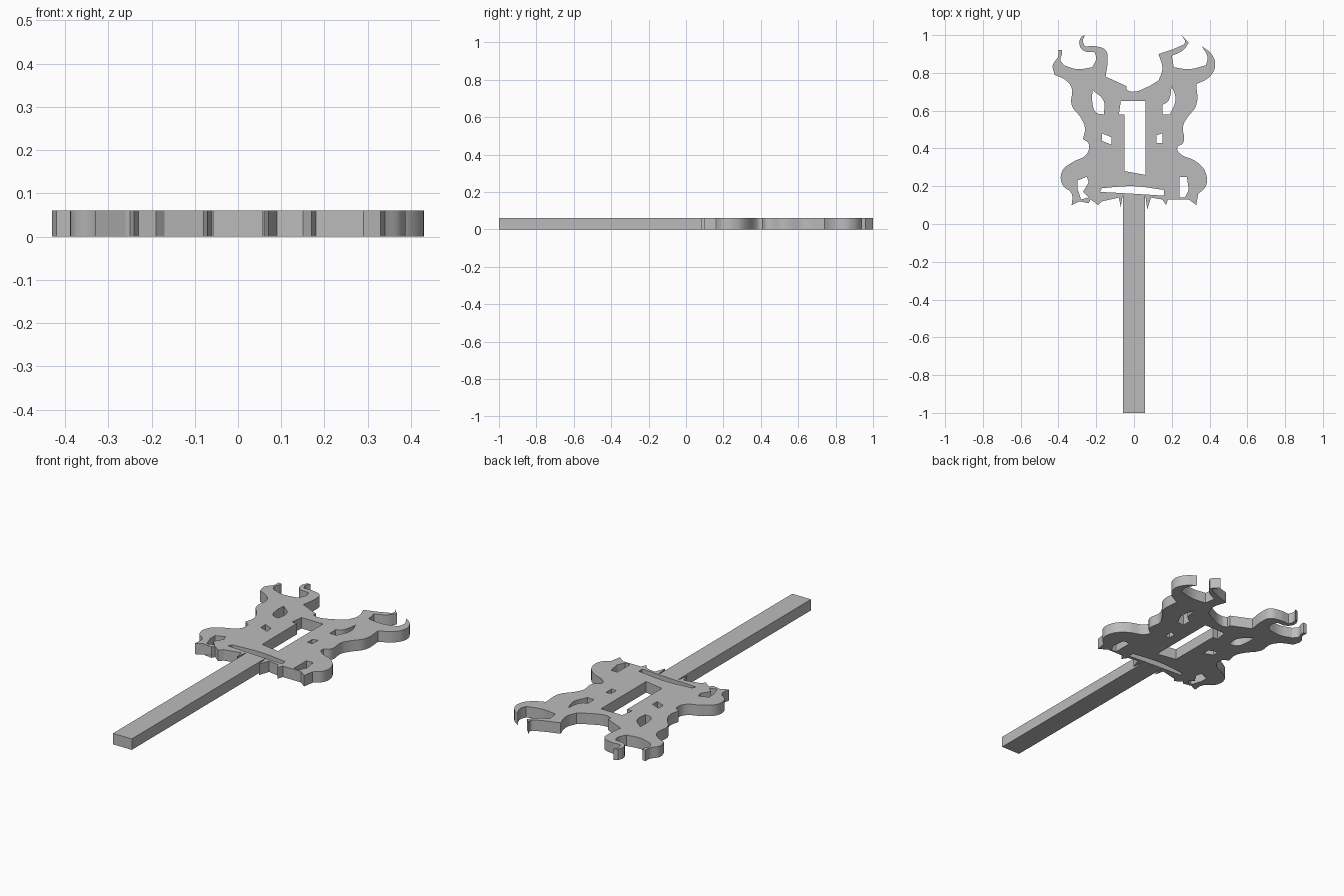
import bpy

THICKNESS = 0.06
C, S = "VECTOR", "AUTO"      # corner point, smooth point

default = bpy.data.objects.get("Cube")
if default:
    bpy.data.objects.remove(default, do_unlink=True)

grey = bpy.data.materials.new("plain grey")
grey.use_nodes = True
grey.diffuse_color = (0.5, 0.5, 0.5, 1)
shader = next(n for n in grey.node_tree.nodes if n.type == "BSDF_PRINCIPLED")
shader.inputs["Base Color"].default_value = grey.diffuse_color


def corners(*points):
    """Make every point of a simple profile a sharp corner."""
    return [(x, y, C) for x, y in points]


def add_loop(curve, points):
    """Add one closed loop, with points in hundredths of a unit."""
    spline = curve.splines.new("BEZIER")
    spline.bezier_points.add(len(points) - 1)
    for knot, (x, y, kind) in zip(spline.bezier_points, points):
        knot.co = (x / 100, y / 100, 0)
        knot.handle_left_type = knot.handle_right_type = kind
    spline.use_cyclic_u = True


def flat_part(name, outline, holes=()):
    """Extrude a filled profile, with its cut-outs, up from the ground."""
    curve = bpy.data.curves.new(name, "CURVE")
    curve.dimensions = "2D"
    curve.fill_mode = "BOTH"
    curve.extrude = THICKNESS / 2
    curve.resolution_u = 6
    for loop in (outline, *holes):
        add_loop(curve, loop)
    curve.materials.append(grey)
    part = bpy.data.objects.new(name, curve)
    bpy.context.collection.objects.link(part)
    part.location.z = THICKNESS / 2
    bpy.ops.object.select_all(action="DESELECT")
    part.select_set(True)
    bpy.context.view_layer.objects.active = part
    bpy.ops.object.convert(target="MESH")
    # Join the caps to the walls
    part = bpy.context.object
    part.name = name
    bpy.ops.object.mode_set(mode="EDIT")
    bpy.ops.mesh.select_all(action="SELECT")
    bpy.ops.mesh.remove_doubles(threshold=0.0001)
    bpy.ops.mesh.normals_make_consistent(inside=False)
    bpy.ops.object.mode_set(mode="OBJECT")
    bpy.ops.object.shade_smooth_by_angle()
    return part


# Right half of the head, from the top notch down to the stem
right_half = [
    (-1, 70, S), (-4, 71, C), (-4, 73, C), (-15, 78, C),
    # horn: inner prong, cradle, outer prong
    (-14, 88, S), (-15, 92, S), (-20, 94, S), (-26, 94, C), (-27, 97, S),
    (-26, 100, C), (-28, 99, C), (-29, 96, S), (-27, 92, S), (-21, 91, C),
    (-20, 88, S), (-22, 83, C), (-30, 82, S), (-37, 84, C), (-39, 87, S),
    (-38, 90, C), (-38, 92, C), (-40, 92, C), (-40, 89, S), (-43, 84, S),
    (-42, 79, C),
    # flank and waist
    (-36, 76, S), (-33, 72, S), (-33, 63, S), (-28, 56, S), (-26, 51, S),
    (-27, 45, C), (-24, 43, C), (-24, 39, S), (-26, 36, S),
    # lower lobe and base
    (-32, 33, S), (-38, 28, S), (-38, 21, S), (-33, 16, S), (-33, 10, C),
    (-29, 12, C), (-25, 14, C), (-24, 11, C), (-23, 13, C), (-19, 10, C),
    (-17, 12, C), (-8, 14, C), (-7, 9, C), (-6, 15, C),
]

# Left half, from the stem back up to the notch
left_half = [
    (6, 15, C), (7, 8, C), (9, 14, C), (15, 13, C), (17, 10, C), (18, 13, C),
    (25, 13, C), (29, 13, C), (33, 10, C), (34, 16, C),
    # lower lobe and waist
    (38, 20, S), (38, 27, S), (33, 33, S), (26, 36, C), (23, 39, S),
    (23, 41, C), (26, 43, S), (26, 52, S), (28, 56, S),
    # flank
    (33, 63, S), (33, 74, C),
    # horn: outer prong, cradle, inner prong
    (40, 78, S), (43, 84, S), (41, 90, S), (36, 94, C), (39, 88, S),
    (38, 84, C), (29, 82, S), (21, 83, C), (20, 89, C), (26, 92, S),
    (29, 96, C), (25, 100, C), (27, 96, S), (24, 94, S), (13, 90, C),
    (15, 82, S), (13, 76, C), (8, 73, S),
]

# Cut-outs through the head
window = corners((-7, 65), (6, 65), (6, 26), (-5, 28), (-5, 58), (-8, 58))
right_slit = [(-22, 71, C), (-16, 65, S), (-16, 58, C), (-20, 59, S),
              (-22, 64, S)]
left_slit = [(20, 73, C), (22, 66, S), (19, 58, C), (15, 58, C),
             (15, 63, C), (18, 65, S)]
right_eye = corners((-17, 48), (-12, 46), (-12, 42), (-17, 44))
left_eye = corners((12, 47), (15, 48), (15, 43), (12, 43))
right_gap = corners((-30, 23), (-25, 25), (-24, 22), (-27, 17), (-24, 14),
                    (-28, 13), (-30, 19))
left_gap = corners((24, 25), (28, 25), (29, 18), (27, 14), (24, 14))
mouth = [(-18, 17, C), (-17, 19, C), (0, 20, S), (16, 18, C), (16, 15, C),
         (0, 16, S)]

flat_part("head_plate", right_half + left_half,
          (window, right_slit, left_slit, right_eye, left_eye,
           right_gap, left_gap, mouth))

# Straight stem
flat_part("stem", corners((-5.7, -100), (5.7, -100), (5.7, 15), (-5.7, 15)))
